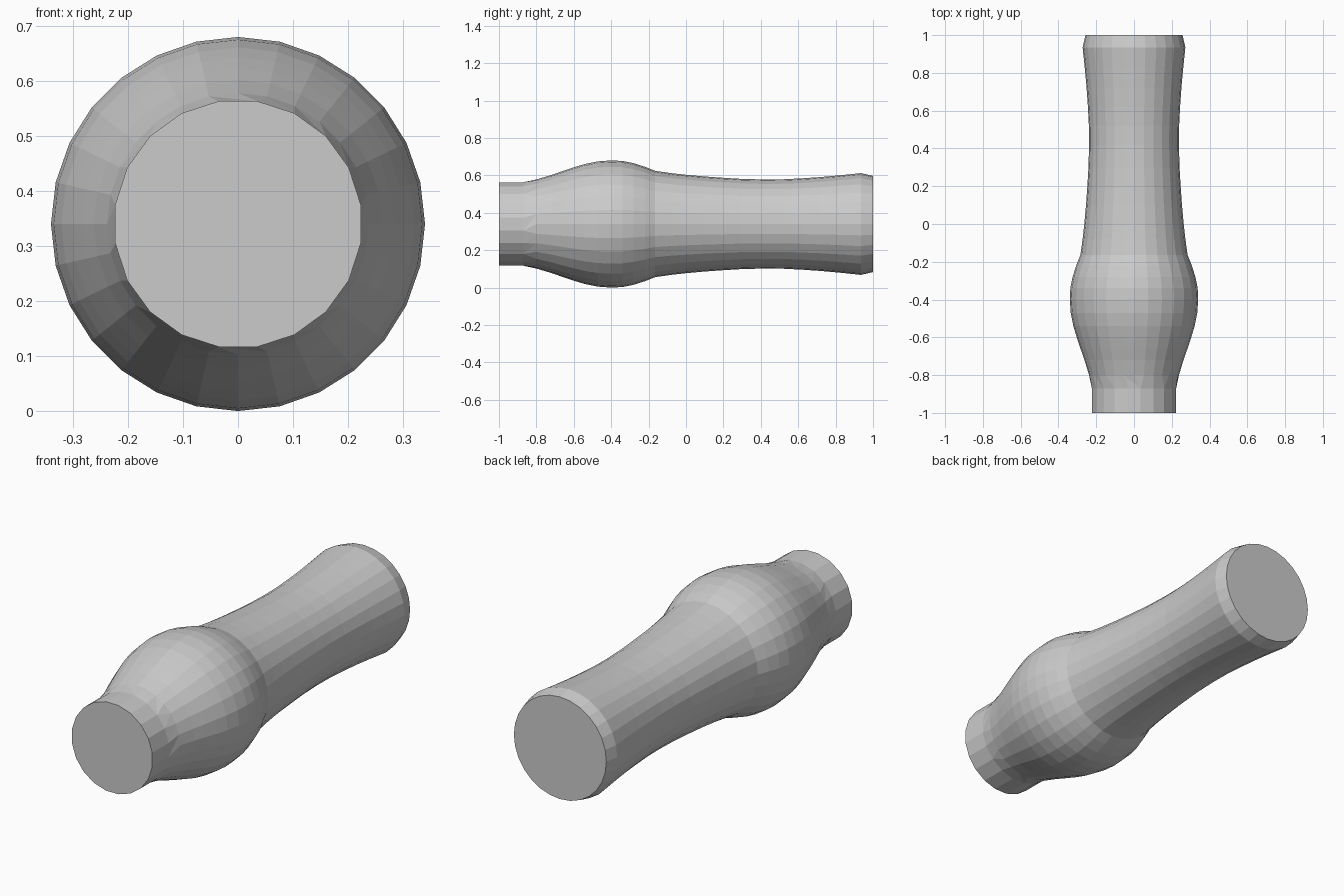
import bpy, bmesh, math

if "Cube" in bpy.data.objects:
    bpy.data.objects.remove(bpy.data.objects["Cube"])

CZ = 0.34  # height of the long axis, which runs along y

# (y, radius) profiles for the three sections
COLLAR = [(-1.0, 0.226), (-0.87, 0.226)]
BULB = [(-0.80, 0.238), (-0.72, 0.262), (-0.66, 0.283), (-0.60, 0.303), (-0.54, 0.321),
        (-0.47, 0.335), (-0.40, 0.34), (-0.34, 0.337), (-0.28, 0.325), (-0.22, 0.306),
        (-0.165, 0.284)]
SHAFT = [(-0.08, 0.272), (0.0, 0.263), (0.1, 0.254), (0.2, 0.247), (0.3, 0.241),
         (0.42, 0.238), (0.52, 0.239), (0.62, 0.244), (0.72, 0.251), (0.82, 0.26),
         (0.935, 0.272), (1.0, 0.257)]

bm = bmesh.new()


def ring(y, r, n, phase=0.0):
    """One ring of n points round the long axis, starting at the top."""
    return [bm.verts.new((r * math.sin(2 * math.pi * (i + phase) / n), y,
                          CZ + r * math.cos(2 * math.pi * (i + phase) / n)))
            for i in range(n)]


def join(a, b):
    """Quads between equal rings, a triangle stitch between unequal ones."""
    n, m = len(a), len(b)
    if n == m:
        for i in range(n):
            bm.faces.new((a[i], a[(i + 1) % n], b[(i + 1) % n], b[i]))
        return
    i = j = 0
    while i < n or j < m:
        if j == m or (i < n and (i + 1) / n <= (j + 1) / m):
            bm.faces.new((a[i % n], a[(i + 1) % n], b[j % m]))
            i += 1
        else:
            bm.faces.new((a[i % n], b[(j + 1) % m], b[j % m]))
            j += 1


# Coarser collar, then finer bulb and waisted shaft
rings = [ring(y, r, 20, 0.5) for y, r in COLLAR]
rings += [ring(y, r, 28) for y, r in BULB + SHAFT]
for a, b in zip(rings, rings[1:]):
    join(a, b)

# Flat end caps
bm.faces.new(rings[0])
bm.faces.new(rings[-1])
bmesh.ops.recalc_face_normals(bm, faces=bm.faces[:])

mesh = bpy.data.meshes.new("handle")
bm.to_mesh(mesh)
bm.free()
handle = bpy.data.objects.new("handle", mesh)
bpy.context.collection.objects.link(handle)
